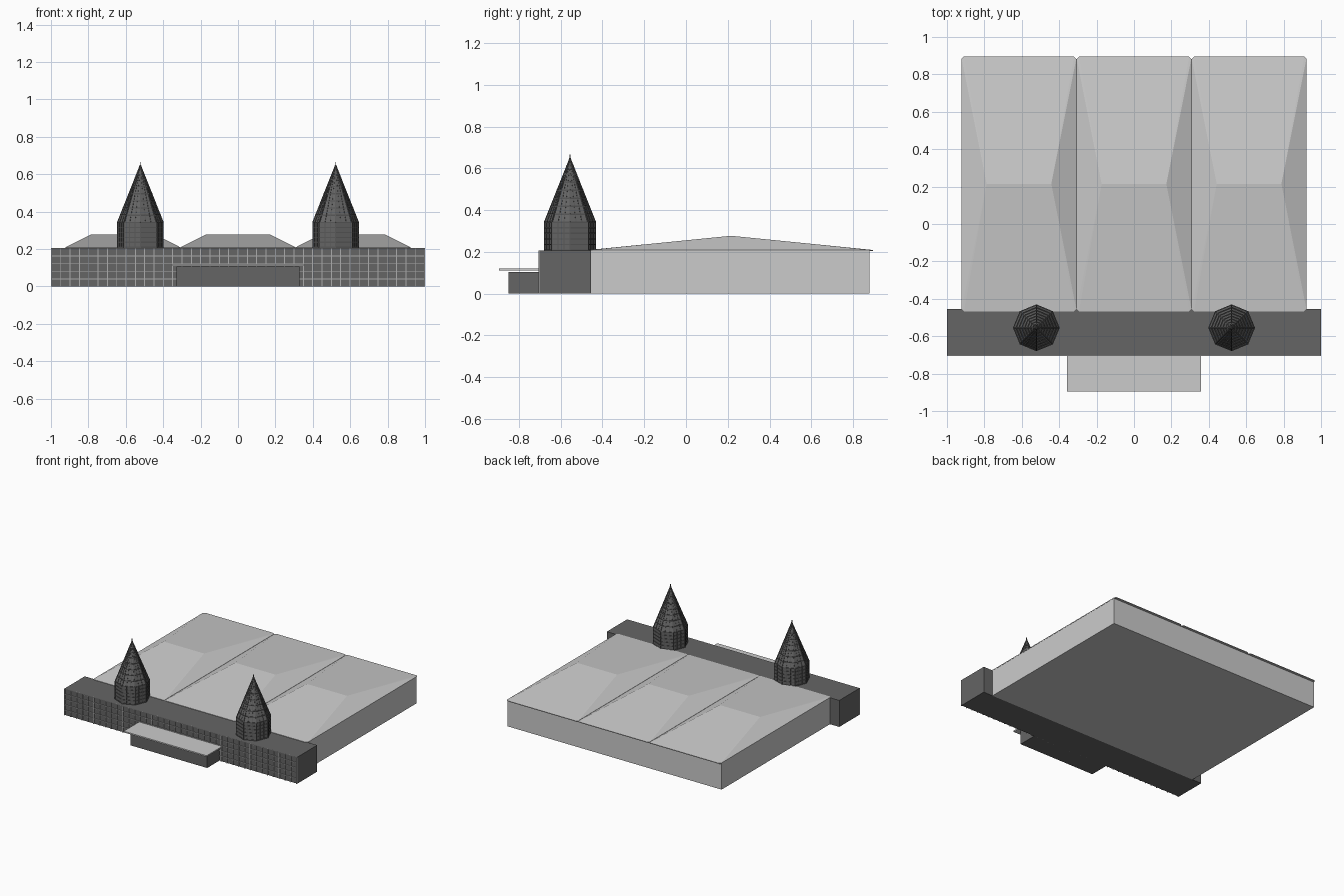
import bpy, bmesh, math
from mathutils import Vector, Matrix

if "Cube" in bpy.data.objects:
    bpy.data.objects.remove(bpy.data.objects["Cube"])


def material(name, v):
    m = bpy.data.materials.new(name)
    m.diffuse_color = (v, v, v, 1)
    m.use_nodes = True
    m.node_tree.nodes["Principled BSDF"].inputs["Base Color"].default_value = m.diffuse_color
    return m


GLASS = material("dark_glass", 0.13)
FRAME = material("dark_frame", 0.10)
PALE = material("pale_frame", 0.42)


def finish(name, bm, mat=None):
    bmesh.ops.recalc_face_normals(bm, faces=bm.faces)
    me = bpy.data.meshes.new(name)
    bm.to_mesh(me)
    bm.free()
    ob = bpy.data.objects.new(name, me)
    bpy.context.collection.objects.link(ob)
    if mat:
        me.materials.append(mat)
    return ob


def add_box(bm, lo, hi):
    lo, hi = Vector(lo), Vector(hi)
    bmesh.ops.create_cube(bm, size=1, matrix=Matrix.Translation((lo + hi) / 2)
                          @ Matrix.Diagonal((*(hi - lo), 1)))


def box(name, lo, hi, mat=None):
    bm = bmesh.new()
    add_box(bm, lo, hi)
    return finish(name, bm, mat)


def add_bar(bm, p, q, w):
    p, q = Vector(p), Vector(q)
    d = q - p
    rot = d.to_track_quat('Z', 'Y').to_matrix().to_4x4()
    bmesh.ops.create_cube(bm, size=1, matrix=Matrix.Translation((p + q) / 2) @ rot
                          @ Matrix.Diagonal((w, w, d.length, 1)))


# Main masses
box("hall", (-0.92, -0.455, 0), (0.92, 0.877, 0.206))
box("front_block", (-1, -0.70, 0), (1, -0.455, 0.206), GLASS)
box("entrance", (-0.33, -0.85, 0), (0.33, -0.70, 0.105), GLASS)
box("entrance_canopy", (-0.357, -0.895, 0.11), (0.357, -0.70, 0.12))

# Three shallow hipped roofs with clipped corners
for i, cx in enumerate((-0.615, 0, 0.615)):
    w, y0, y1, c, ym = 0.3065, -0.467, 0.895, 0.012, 0.215
    rim = [(-w + c, y0), (w - c, y0), (w, y0 + c), (w, y1 - c),
           (w - c, y1), (-w + c, y1), (-w, y1 - c), (-w, y0 + c)]
    bm = bmesh.new()
    low = [bm.verts.new((cx + x, y, 0.204)) for x, y in rim]
    up = [bm.verts.new((cx + x, y, 0.209)) for x, y in rim]
    a, b = (bm.verts.new((cx + s * 0.173, ym, 0.277)) for s in (-1, 1))
    bm.faces.new(low)
    for k in range(8):
        n = (k + 1) % 8
        bm.faces.new((low[k], low[n], up[n], up[k]))
    # front slope, back slope, end slopes and corner slivers
    for f in ((up[0], up[1], b, a), (up[4], up[5], a, b), (up[2], up[3], b), (up[6], up[7], a),
              (up[1], up[2], b), (up[3], up[4], b), (up[5], up[6], a), (up[7], up[0], a)):
        bm.faces.new(f)
    finish(f"hall_roof_{i + 1}", bm)

# Curtain wall grid on the front block
bm = bmesh.new()
for i in range(41):
    x = -0.9975 + i * 1.995 / 40
    add_box(bm, (x - 0.0025, -0.707, 0), (x + 0.0025, -0.699, 0.206))
for i in range(1, 6):
    z = i * 0.206 / 5 - 0.002
    add_box(bm, (-1, -0.706, z - 0.002), (1, -0.699, z + 0.002))
finish("front_mullions", bm, PALE)

# Octagonal glass towers with pointed roofs
R, Z0, Z1, Z2, TY = 0.122, 0.20, 0.342, 0.648, -0.555


def ring(cx, r, z):
    return [Vector((cx + r * math.cos(k * math.pi / 4), TY + r * math.sin(k * math.pi / 4), z))
            for k in range(8)]


for side, cx in (("left", -0.522), ("right", 0.522)):
    bm = bmesh.new()
    lo, hi = ([bm.verts.new(p) for p in ring(cx, R, z)] for z in (Z0, Z1))
    tip = bm.verts.new((cx, TY, Z2))
    bm.faces.new(lo)
    for k in range(8):
        n = (k + 1) % 8
        bm.faces.new((lo[k], lo[n], hi[n], hi[k]))
        bm.faces.new((hi[k], hi[n], tip))
    finish(f"{side}_tower", bm, GLASS)

    bm = bmesh.new()
    top = Vector((cx, TY, Z2))
    base, eave = ring(cx, R, 0.206), ring(cx, R, Z1)
    for k in range(8):
        n = (k + 1) % 8
        # corner and intermediate ribs
        for t in (0, 1 / 3, 2 / 3):
            p, q = base[k].lerp(base[n], t), eave[k].lerp(eave[n], t)
            add_bar(bm, p, q, 0.006 if t == 0 else 0.004)
            add_bar(bm, q, q.lerp(top, 1 if t == 0 else 0.85), 0.006 if t == 0 else 0.004)
    # horizontal rings, shaft then cone
    rings = [(R, 0.209 + i * (Z1 - 0.209) / 5) for i in range(6)]
    rings += [(R * (1 - i / 8), Z1 + (Z2 - Z1) * i / 8) for i in range(1, 8)]
    for r, z in rings:
        pts = ring(cx, r, z)
        for k in range(8):
            add_bar(bm, pts[k], pts[(k + 1) % 8], 0.006)
    finish(f"{side}_tower_frame", bm, FRAME)

    # finial
    bm = bmesh.new()
    add_bar(bm, (cx, TY, 0.64), (cx, TY, 0.666), 0.004)
    finish(f"{side}_finial", bm, FRAME)
